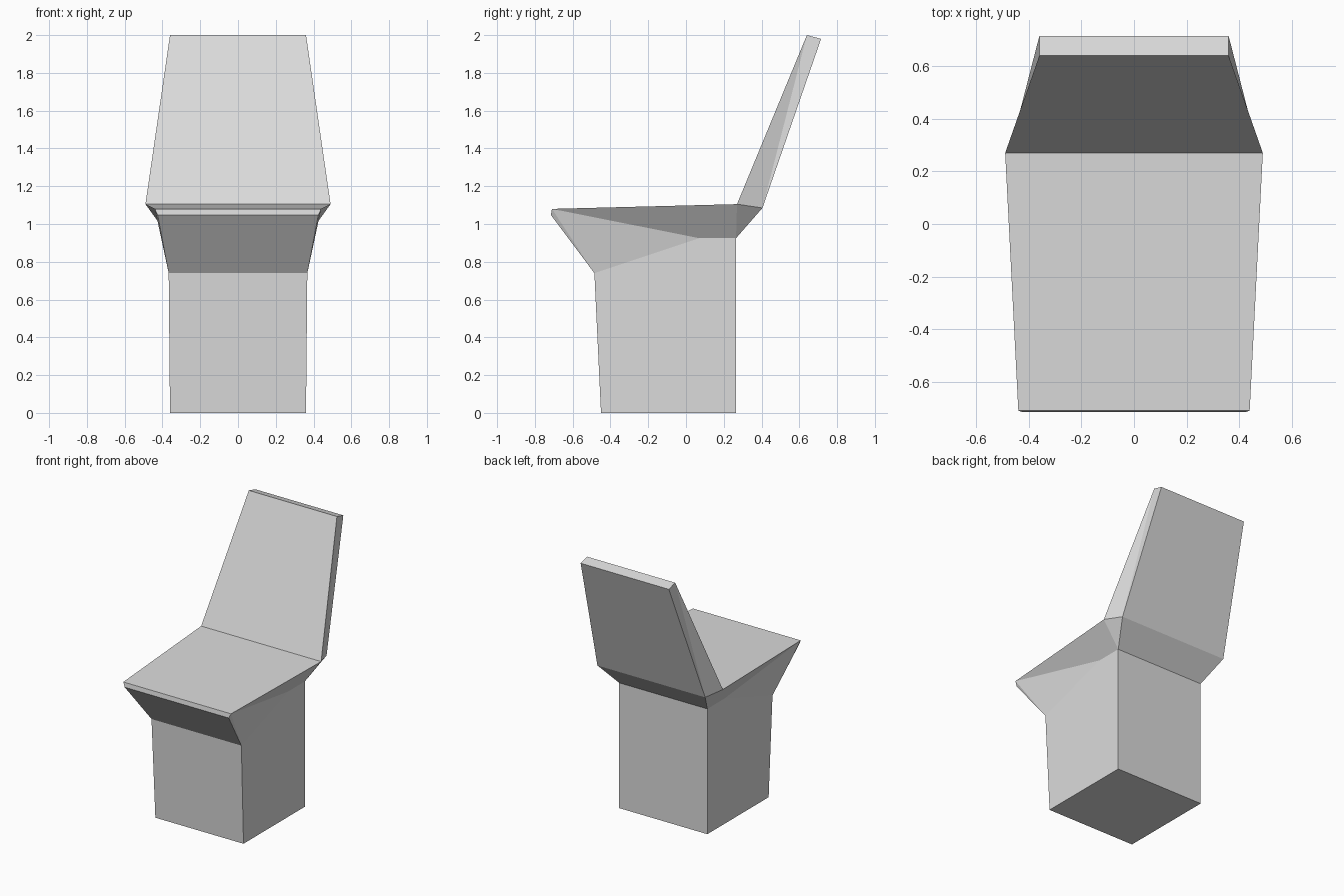
import bpy
import bmesh

cube = bpy.data.objects.get("Cube")
if cube:
    bpy.data.objects.remove(cube, do_unlink=True)

grey = bpy.data.materials.new("light_grey")
grey.use_nodes = True
colour = (0.71, 0.71, 0.71, 1)
grey.diffuse_color = colour
grey.node_tree.nodes["Principled BSDF"].inputs["Base Color"].default_value = colour

# Side profile of the chair: half width, depth, height
points = {
    "base_front": (0.36, -0.45, 0),
    "base_back": (0.36, 0.265, 0),
    "neck_back": (0.36, 0.265, 0.925),
    "rest_low_back": (0.44, 0.405, 1.085),
    "rest_top_back": (0.36, 0.715, 1.98),
    "rest_top_front": (0.36, 0.64, 2.0),
    "seat_back": (0.49, 0.27, 1.105),
    "seat_front": (0.44, -0.71, 1.08),
    "lip": (0.425, -0.715, 1.047),
    "neck_front": (0.367, -0.485, 0.74),
}
outline = list(points)
points["neck_side"] = (0.36, 0.07, 0.925)

# Faces closing each flank
flanks = [
    ("base_front", "base_back", "neck_back", "neck_side", "neck_front"),
    ("neck_front", "neck_side", "seat_front"),
    ("neck_front", "seat_front", "lip"),
    ("neck_side", "neck_back", "seat_back", "seat_front"),
    ("neck_back", "rest_low_back", "seat_back"),
    ("seat_back", "rest_low_back", "rest_top_front"),
    ("rest_low_back", "rest_top_back", "rest_top_front"),
]

bm = bmesh.new()
left = {n: bm.verts.new(p) for n, p in points.items()}
right = {n: bm.verts.new((-p[0], p[1], p[2])) for n, p in points.items()}

# Panels spanning the width, following the profile
for a, b in zip(outline, outline[1:] + outline[:1]):
    bm.faces.new((left[a], left[b], right[b], right[a]))
for names in flanks:
    bm.faces.new([left[n] for n in names])
    bm.faces.new([right[n] for n in reversed(names)])
bmesh.ops.recalc_face_normals(bm, faces=bm.faces[:])

mesh = bpy.data.meshes.new("chair")
bm.to_mesh(mesh)
bm.free()
mesh.materials.append(grey)
chair = bpy.data.objects.new("chair", mesh)
bpy.context.collection.objects.link(chair)
